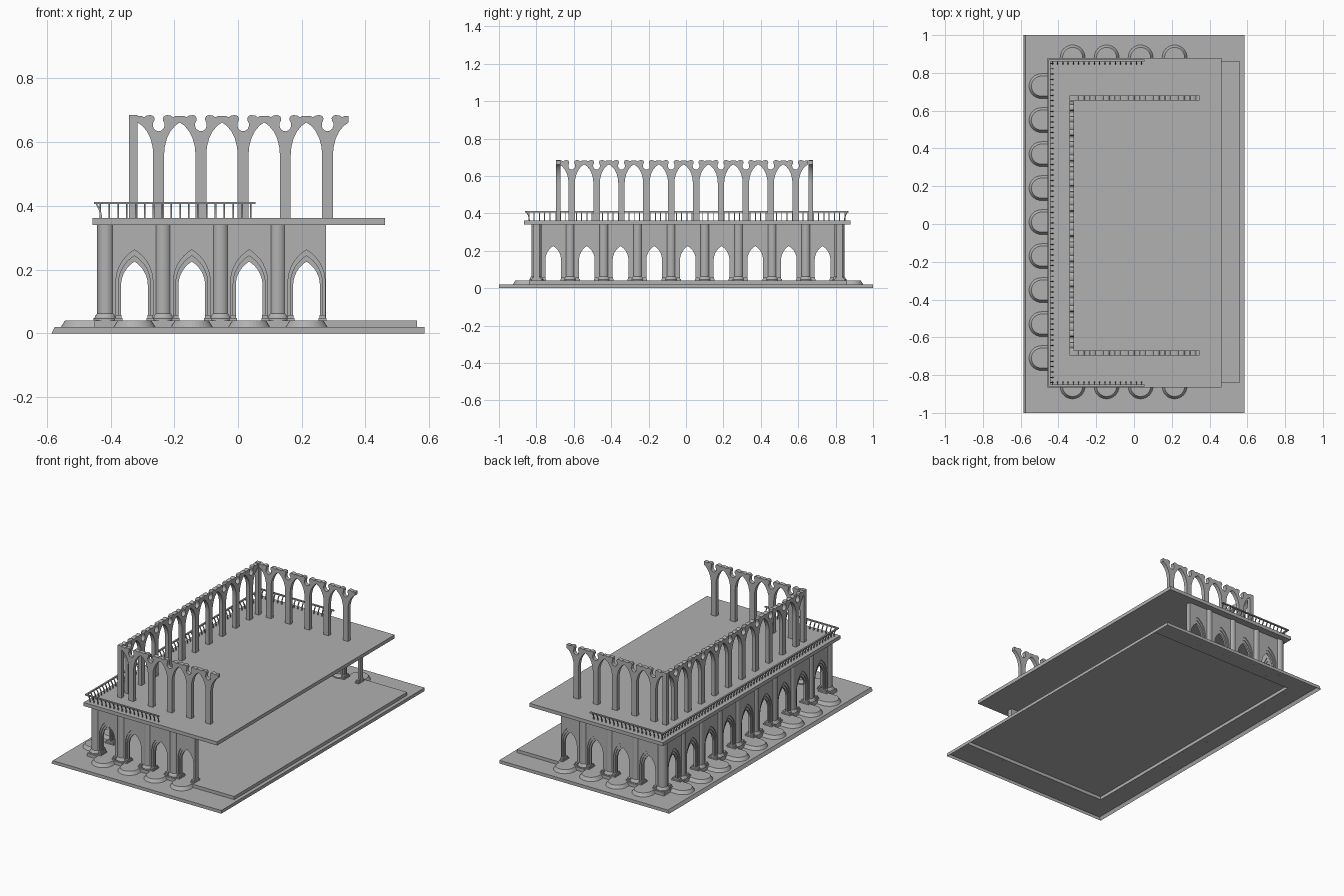
import bpy, bmesh
from math import pi, sin, cos, atan2, radians
from mathutils import Vector

if "Cube" in bpy.data.objects:
    bpy.data.objects.remove(bpy.data.objects["Cube"])

# dark grey stone
STONE = bpy.data.materials.new("dark_stone")
STONE.diffuse_color = (.44, .44, .44, 1)
STONE.use_nodes = True
STONE.node_tree.nodes["Principled BSDF"].inputs["Base Color"].default_value = STONE.diffuse_color


def loft(bm, loops, cap0=True, cap1=True):
    rings = [[bm.verts.new(p) for p in lp] for lp in loops]
    n = len(rings[0])
    for a, b in zip(rings, rings[1:]):
        for i in range(n):
            j = (i + 1) % n
            bm.faces.new((a[i], a[j], b[j], b[i]))
    if cap0:
        bm.faces.new(rings[0][::-1])
    if cap1:
        bm.faces.new(rings[-1])


def finish(bm, name, smooth=False):
    bmesh.ops.recalc_face_normals(bm, faces=bm.faces)
    me = bpy.data.meshes.new(name)
    bm.to_mesh(me)
    bm.free()
    me.materials.append(STONE)
    ob = bpy.data.objects.new(name, me)
    bpy.context.collection.objects.link(ob)
    if smooth:
        bpy.ops.object.select_all(action='DESELECT')
        ob.select_set(True)
        bpy.context.view_layer.objects.active = ob
        bpy.ops.object.shade_smooth_by_angle(angle=radians(30))
    return ob


def rect(x0, x1, y0, y1, z):
    return [(x0, y0, z), (x1, y0, z), (x1, y1, z), (x0, y1, z)]


def box(bm, x0, x1, y0, y1, z0, z1):
    loft(bm, [rect(x0, x1, y0, y1, z0), rect(x0, x1, y0, y1, z1)])


def prism(bm, outline, axis, pos, th):
    # outline in (run, z), extruded across the run direction
    def at(d):
        return [(u, d, z) if axis == 'x' else (d, u, z) for u, z in outline]
    loft(bm, [at(pos - th / 2), at(pos + th / 2)])


# stepped base: open underneath, like a shell
bm = bmesh.new()
loft(bm, [rect(-.585, .585, -1, 1, 0), rect(-.575, .585, -1, 1, .02),
          rect(-.45, .562, -.84, .86, .02), rect(-.45, .562, -.84, .86, .04)], cap0=False)
finish(bm, "stepped_base")

# bay layout
XC = [-.325 + .18 * i for i in range(4)]
YC = [.01 + .18 * (i - 4) for i in range(9)]
WX, Y0, Y1 = -.415, -.80, .82


# rounded doorstep in front of every opening
def doorstep(bm, cx, cy, out, back):
    o = Vector(out)
    t = Vector((-o.y, o.x))
    loops = []
    for r, z in ((.066, .0195), (.053, .04)):
        pts = [Vector((cx, cy)) + t * (r * cos(a)) + o * (r * sin(a))
               for a in [pi * k / 16 for k in range(17)]]
        pts += [pts[-1] - o * back, pts[0] - o * back]
        loops.append([(p.x, p.y, z) for p in pts])
    loft(bm, loops)


bm = bmesh.new()
for y in YC:
    doorstep(bm, -.49, y, (-1, 0), .04)
for x in XC:
    doorstep(bm, x, -.86, (0, -1), .02)
    doorstep(bm, x, .882, (0, 1), .022)
finish(bm, "doorsteps")


# lower arcade walls with pointed openings
def arch(c, hw, spring, rise, n=8):
    R = (hw * hw + rise * rise) / (2 * hw)
    end = atan2(rise, R - hw)
    left = [(c - hw + R - R * cos(end * k / n), spring + R * sin(end * k / n))
            for k in range(n + 1)]
    right = [(2 * c - u, z) for u, z in left[-2::-1]]
    return [(c - hw, .04)] + left + right + [(c + hw, .04)]


def wall(bm, axis, pos, a, b, centres):
    for hw, spring, rise, th in ((.042, .15, .075, .012), (.050, .155, .088, .022),
                                 (.058, .16, .102, .032)):
        outline = [(a, .04)]
        for c in centres:
            outline += arch(c, hw, spring, rise)
        outline += [(b, .04), (b, .34), (a, .34)]
        prism(bm, outline, axis, pos, th)


for name, args in (("side_arcade", ('y', WX, Y0, Y1, YC)),
                   ("front_arcade", ('x', Y0, WX, .276, XC)),
                   ("back_arcade", ('x', Y1, WX, .276, XC))):
    bm = bmesh.new()
    wall(bm, *args)
    finish(bm, name, True)

# round columns with flared bases between the bays
bm = bmesh.new()
spots = [(WX, .01 + .18 * (i - 4.5)) for i in range(10)]
spots += [(WX + .18 * i, y) for i in (1, 2, 3) for y in (Y0, Y1)]
for cx, cy in spots:
    prof = ((.038, .04), (.038, .047), (.034, .05), (.031, .058), (.027, .062), (.027, .34))
    loft(bm, [[(cx + r * cos(pi * k / 10), cy + r * sin(pi * k / 10), z) for k in range(20)]
              for r, z in prof])
finish(bm, "lower_columns", True)

# small plinths beside each opening
bm = bmesh.new()
for s in (-.05, .05):
    for h, w, d in ((.048, .012, .03), (.058, .009, .024)):
        for y in YC:
            box(bm, WX - d, WX + d, y + s - w, y + s + w, .04, h)
        for x in XC:
            for y in (Y0, Y1):
                box(bm, x + s - w, x + s + w, y - d, y + d, .04, h)
finish(bm, "jamb_plinths")

# terrace slab
bm = bmesh.new()
box(bm, -.457, .462, -.865, .88, .34, .362)
finish(bm, "terrace_slab")

# railing: bowed balusters under a flat handrail
RX, RY0, RY1 = -.447, -.855, .865
bow = [(.015, .362), (.014, .375), (.009, .390), (0, .406),
       (.005, .406), (.014, .391), (.019, .376), (.020, .362)]
bm = bmesh.new()
for i in range(61):
    y = RY0 + .015 + (RY1 - RY0 - .03) * i / 60
    prism(bm, [(RX + d, z) for d, z in bow], 'x', y, .005)
for i in range(18):
    x = RX + .015 + .0278 * i
    prism(bm, [(RY0 + d, z) for d, z in bow], 'y', x, .005)
    prism(bm, [(RY1 - d, z) for d, z in bow], 'y', x, .005)
finish(bm, "balusters")
bm = bmesh.new()
box(bm, RX - .005, RX + .005, RY0 - .005, RY1 + .005, .405, .412)
for y in (RY0, RY1):
    box(bm, RX + .005, .055, y - .005, y + .005, .405, .412)
finish(bm, "handrail")

# upper arcade: pillars branching into half arches, with a curled notch on top
half = [(.017, .362), (.017, .56), (.019, .585), (.026, .612), (.037, .634), (.051, .651),
        (.0665, .662), (.0665, .682), (.053, .682), (.046, .678), (.038, .683), (.026, .685),
        (.017, .682), (.013, .675), (.014, .667), (.018, .660), (.018, .650),
        (.015, .642), (.008, .636), (0, .634)]
unit = half + [(-u, z) for u, z in half[-2::-1]]
UX, UY0, UY1, TH = -.33, -.683, .667, .024
bm = bmesh.new()
for i in range(10):
    c = -.0125 + .133 * (i - 4.5)
    prism(bm, [(c + u, z) for u, z in unit], 'y', UX, TH)
finish(bm, "upper_side_arcade", True)
for name, y in (("upper_front_arcade", UY0), ("upper_back_arcade", UY1)):
    bm = bmesh.new()
    for i in range(5):
        c = -.249 + .1325 * i
        prism(bm, [(c + u, z) for u, z in unit], 'x', y, TH)
    # corner pier
    box(bm, UX - .0125, UX + .0145, y - .0125, y + .0125, .362, .685)
    finish(bm, name, True)
